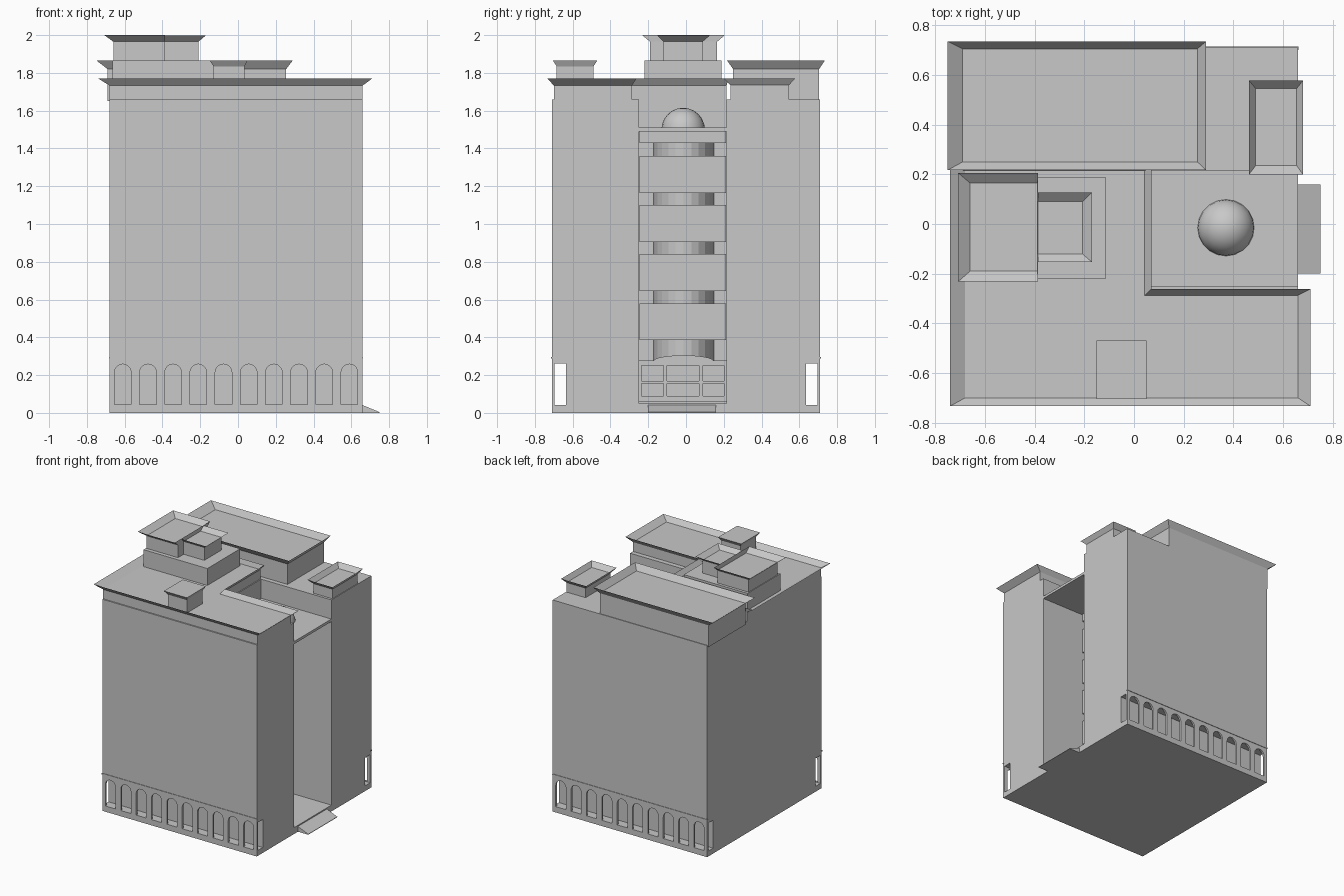
import bpy, bmesh, math

if "Cube" in bpy.data.objects:
    bpy.data.objects.remove(bpy.data.objects["Cube"])

stone = bpy.data.materials.new("grey_stone")
stone.diffuse_color = (0.58, 0.58, 0.58, 1)
stone.use_nodes = True
stone.node_tree.nodes["Principled BSDF"].inputs["Base Color"].default_value = stone.diffuse_color


def finish(name, bm, mat=True):
    bmesh.ops.recalc_face_normals(bm, faces=bm.faces)
    me = bpy.data.meshes.new(name)
    bm.to_mesh(me)
    bm.free()
    ob = bpy.data.objects.new(name, me)
    bpy.context.collection.objects.link(ob)
    me.materials.append(stone)
    return ob


def add_prism(bm, pts, vec):
    """Closed prism from 3D outline pts swept along vec."""
    a = [bm.verts.new(p) for p in pts]
    b = [bm.verts.new([p[i] + vec[i] for i in range(3)]) for p in pts]
    n = len(pts)
    bm.faces.new(a[::-1])
    bm.faces.new(b)
    for i in range(n):
        j = (i + 1) % n
        bm.faces.new((a[i], a[j], b[j], b[i]))


def rect(x0, x1, y0, y1):
    return [(x0, y0), (x1, y0), (x1, y1), (x0, y1)]


def slab(bm, poly, z0, z1):
    add_prism(bm, [(x, y, z0) for x, y in poly], (0, 0, z1 - z0))


def block(name, poly, z0, z1):
    bm = bmesh.new()
    slab(bm, poly, z0, z1)
    return finish(name, bm)


def tray(name, inner, outer, z0, z1, z2, cap=False):
    """Roof block with an outward flared cornice rim."""
    block(name + "_walls", inner, z0, z1)
    bm = bmesh.new()
    a = [bm.verts.new((x, y, z1)) for x, y in inner]
    b = [bm.verts.new((x, y, z2)) for x, y in outer]
    for i in range(len(a)):
        j = (i + 1) % len(a)
        bm.faces.new((a[i], a[j], b[j], b[i]))
    if cap:
        bm.faces.new(b)
    finish(name + "_cornice", bm)


def cut(ob, bm):
    c = finish("cutter", bm)
    c.hide_render = True
    m = ob.modifiers.new("cut", 'BOOLEAN')
    m.operation = 'DIFFERENCE'
    m.solver = 'EXACT'
    m.object = c
    bpy.context.view_layer.objects.active = ob
    bpy.ops.object.modifier_apply(modifier=m.name)
    bpy.data.objects.remove(c)


# Main body with the entrance court cut into the right side
body = block("main_body", [(-.68, -.71), (.66, -.71), (.66, -.25), (.05, -.25),
                           (.05, .215), (.66, .215), (.66, .71), (-.68, .71)], 0, 1.66)

# Arcade passages along front and back
bm = bmesh.new()
for s in (-1, 1):
    y0, y1 = sorted((s * .695, s * .635))
    slab(bm, rect(-.8, .8, y0, y1), .042, .262)
cut(body, bm)

# Ten round arches per side
bm = bmesh.new()
for s in (-1, 1):
    for i in range(10):
        cx, r = -.61 + i * .1333, .044
        pts = [(cx - r, .045), (cx + r, .045)]
        pts += [(cx + r * math.cos(t * math.pi / 10), .214 + r * math.sin(t * math.pi / 10))
                for t in range(11)]
        add_prism(bm, [(x, s * .76, z) for x, z in pts], (0, -s * .1, 0))
cut(body, bm)

# Thin string course above the arcades
for s, n in ((-1, "front"), (1, "back")):
    y0, y1 = sorted((s * .70, s * .714))
    block(n + "_string_course", rect(-.683, .663, y0, y1), .287, .296)

# Entrance court: floor, ramp, roof and dome
block("court_floor", rect(.04, .66, -.25, .215), 0, .05)
bm = bmesh.new()
add_prism(bm, [(.65, -.2, 0), (.75, -.2, 0), (.75, -.2, .004), (.65, -.2, .045)], (0, .36, 0))
finish("entrance_ramp", bm)
block("court_roof", rect(.04, .66, -.25, .215), 1.49, 1.51)
bm = bmesh.new()
bmesh.ops.create_uvsphere(bm, u_segments=20, v_segments=12, radius=.115)
bmesh.ops.delete(bm, geom=[v for v in bm.verts if v.co.z < -.001], context='VERTS')
bmesh.ops.translate(bm, verts=bm.verts, vec=(.37, -.015, 1.5))
for f in bm.faces:
    f.smooth = True
finish("dome", bm)

# Curved bay and balcony fronts inside the court
bay = [(.05 + .2 * math.cos(a), -.013 + .16 * math.sin(a))
       for a in [math.radians(-90 + 15 * i) for i in range(13)]]
block("curved_bay", bay, .27, 1.49)
for k in range(4):
    block("balcony_%d" % (k + 1), rect(.04, .29, -.245, .212), 1.165 - .26 * k, 1.36 - .26 * k)
block("top_balcony_beam", rect(.04, .29, -.245, .212), 1.43, 1.495)

# Entrance front with six panes and a low arched hood
entry = block("entrance_front", rect(.04, .33, -.25, .215), .06, .278)
bm = bmesh.new()
for y0, y1 in ((-.235, -.12), (-.10, .07), (.09, .20)):
    for z0, z1 in ((.09, .155), (.17, .25)):
        slab(bm, rect(.322, .36, y0, y1), z0, z1)
cut(entry, bm)
bm = bmesh.new()
hood = [(.05, -.013 + .16 * math.cos(math.pi * i / 10), .275 + .03 * math.sin(math.pi * i / 10))
        for i in range(11)]
add_prism(bm, hood, (.28, 0, 0))
finish("entrance_hood", bm)

# Front and centre roof storey with cornice
tray("front_roof",
     [(-.68, -.70), (.66, -.70), (.66, -.287), (.043, -.287), (.043, .215), (-.68, .215)],
     [(-.74, -.733), (.71, -.733), (.71, -.262), (.07, -.262), (.07, .225), (-.74, .225)],
     1.65, 1.733, 1.77)

# Back roof block and small right block
tray("back_roof", rect(-.69, .255, .25, .705), rect(-.75, .29, .217, .735), 1.65, 1.82, 1.866)
tray("right_roof_hut", rect(.49, .655, .235, .545), rect(.463, .68, .2, .578), 1.65, 1.735, 1.77)

# Small front hut with closed cap
tray("front_roof_hut", rect(-.13, .035, -.685, -.49), rect(-.15, .05, -.705, -.47),
     1.73, 1.835, 1.865, cap=True)

# Central pedestal with the two upper rooms
block("pedestal", rect(-.665, -.112, -.22, .187), 1.73, 1.866)
tray("upper_room_large", rect(-.66, -.388, -.19, .165), rect(-.708, -.386, -.232, .206),
     1.86, 1.965, 2.0)
tray("upper_room_small", rect(-.388, -.208, -.12, .09), rect(-.386, -.17, -.153, .126),
     1.86, 1.967, 1.998)
